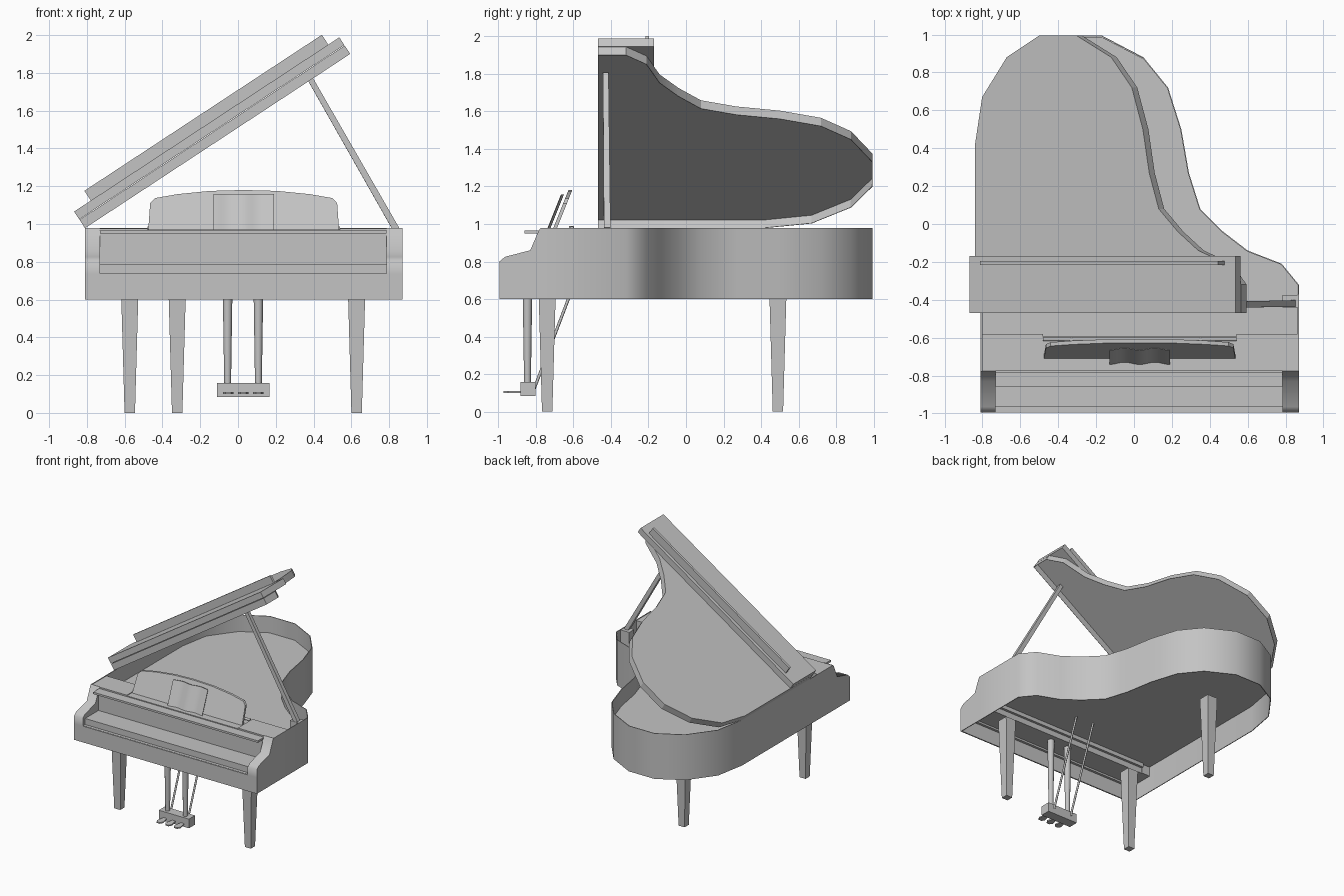
import bpy, bmesh, math
from mathutils import Vector

if "Cube" in bpy.data.objects:
    bpy.data.objects.remove(bpy.data.objects["Cube"])

grey = bpy.data.materials.new("plain_grey")
grey.use_nodes = True
grey.diffuse_color = (0.55, 0.55, 0.55, 1)
grey.node_tree.nodes["Principled BSDF"].inputs["Base Color"].default_value = (0.55, 0.55, 0.55, 1)


def activate(ob):
    bpy.ops.object.select_all(action='DESELECT')
    ob.select_set(True)
    bpy.context.view_layer.objects.active = ob


def finish(name, bm, recalc=True, smooth=None):
    if recalc:
        bmesh.ops.recalc_face_normals(bm, faces=bm.faces)
    mesh = bpy.data.meshes.new(name)
    bm.to_mesh(mesh)
    bm.free()
    mesh.materials.append(grey)
    ob = bpy.data.objects.new(name, mesh)
    bpy.context.collection.objects.link(ob)
    if smooth:
        activate(ob)
        bpy.ops.object.shade_smooth_by_angle(angle=math.radians(smooth))
    return ob


def prism(name, pts, lo, hi, place, caps=(True, True), closed=True, smooth=None):
    """Extrude a 2D outline from lo to hi; place maps (u, v, w) to space."""
    bm = bmesh.new()
    a = [bm.verts.new(place(u, v, lo)) for u, v in pts]
    b = [bm.verts.new(place(u, v, hi)) for u, v in pts]
    n = len(pts)
    for i in range(n if closed else n - 1):
        j = (i + 1) % n
        bm.faces.new((a[i], a[j], b[j], b[i]))
    if caps[0]:
        bm.faces.new(a[::-1])
    if caps[1]:
        bm.faces.new(b)
    return finish(name, bm, all(caps), smooth)


def flat(u, v, w):
    return Vector((u, v, w))


def side(u, v, w):
    return Vector((w, u, v))


def box(name, x, y, z, place=flat):
    pts = [(x[0], y[0]), (x[1], y[0]), (x[1], y[1]), (x[0], y[1])]
    return prism(name, pts, z[0], z[1], place)


def rod(name, start, end, r0, r1, sides=8, turn=0.0):
    """Tapered bar between two points."""
    start, end = Vector(start), Vector(end)
    axis = end - start
    bm = bmesh.new()
    bmesh.ops.create_cone(bm, cap_ends=True, segments=sides, radius1=r0, radius2=r1, depth=axis.length)
    spin = axis.to_track_quat('Z', 'Y').to_matrix()
    for v in bm.verts:
        c, s = math.cos(turn), math.sin(turn)
        v.co = spin @ Vector((v.co.x * c - v.co.y * s, v.co.x * s + v.co.y * c, v.co.z)) + (start + end) / 2
    return finish(name, bm, True, 50 if sides > 4 else None)


def thicken(ob, amount, smooth):
    """Give a sheet real thickness, then smooth its gentle bends."""
    activate(ob)
    mod = ob.modifiers.new("thickness", 'SOLIDIFY')
    mod.thickness = amount
    mod.offset = -1
    bpy.ops.object.modifier_apply(modifier=mod.name)
    bpy.ops.object.shade_smooth_by_angle(angle=math.radians(smooth))


LEFT, RIGHT, BASE, TOP, ARM = -0.81, 0.87, 0.6, 0.978, -0.775
# Bent side and tail, running from the treble side round to the bass side
curve = [(RIGHT, -0.32), (0.78, -0.21), (0.6, -0.14), (0.47, -0.04), (0.35, 0.08), (0.29, 0.27),
         (0.25, 0.5), (0.18, 0.72), (0.05, 0.88), (-0.17, 0.995), (-0.405, 0.995), (-0.61, 0.88),
         (-0.765, 0.67), (LEFT, 0.42)]


def outline(front):
    return [(RIGHT, front)] + curve + [(LEFT, front)]


# Case: thin rim, soundboard and front rail
thicken(prism("case_rim", outline(ARM), BASE, TOP, flat, (False, False), False), 0.006, 42)
board = [(x * 0.991, y * 0.991) for x, y in outline(-0.785)]
prism("soundboard", board, 0.812, 0.842, flat)
box("front_rail", (LEFT, RIGHT), (-0.995, -0.985), (BASE, 0.735))

# Cheeks with a stepped arm profile, and the thin side panels beneath them
arm = [(-0.995, 0.735), (-0.995, 0.8), (-0.965, 0.825), (-0.83, 0.86), (-0.785, 0.965),
       (ARM, TOP), (ARM, 0.735)]
for label, outer, inner in (("left", RIGHT, 0.785), ("right", LEFT, -0.73)):
    prism(label + "_cheek", arm, min(outer, inner), max(outer, inner), side, smooth=75)
    skin = outer - math.copysign(0.006, outer)
    box(label + "_side_panel", (min(outer, skin), max(outer, skin)), (-0.985, ARM), (BASE, 0.735))

# Keyboard, fallboard, and deck blocks either side of the desk tray
inside = (-0.73, 0.785)
box("key_slip", inside, (-0.99, -0.965), (0.72, 0.737))
box("keyboard", inside, (-0.965, -0.78), (0.735, 0.787))
box("fallboard", inside, (-0.79, -0.76), (0.78, 0.955))
box("fallboard_lip", inside, (-0.86, -0.78), (0.95, 0.966))
box("right_deck", (LEFT + 0.007, -0.48), (ARM, -0.58), (0.84, TOP - 0.003))
box("left_deck", (0.54, RIGHT - 0.007), (ARM, -0.58), (0.84, TOP - 0.003))
box("desk_tray", (-0.48, 0.54), (ARM, -0.595), (0.945, TOP - 0.008))


# Music desk: leaning panel with an arched top, and a gently waved sheet in front
def leaning(u, v, w):
    return Vector((u, -0.7 + 0.4 * (v - 0.972) + w, v))


def leaning_plan(u, v, w):
    return leaning(u, w, v)


half = [(0.505, 0.97), (0.495, 1.11), (0.47, 1.137), (0.35, 1.158), (0.18, 1.175)]
desk = half + [(0, 1.18)] + [(-x, z) for x, z in reversed(half)]
prism("music_desk", [(x + 0.03, z) for x, z in desk], -0.01, 0.01, leaning)
wave = [(0.03 + 0.02 * i, -0.035 - 0.006 * math.cos(i * math.pi / 4)) for i in range(-8, 9)]
sheet = wave + [(x, y + 0.004) for x, y in reversed(wave)]
prism("music_sheet", sheet, 0.97, 1.158, leaning_plan, smooth=40)
rod("desk_hinge_rod", (-0.48, -0.608, 0.978), (0.54, -0.608, 0.978), 0.01, 0.01)
for x in (-0.33, 0.35):
    box("desk_hinge", (x - 0.008, x + 0.008), (-0.625, -0.596), (0.968, 0.99))

# Open lid: hollow shell, folded front flap and its raised strip
tilt = math.radians(33.3)


def lidded(u, v, w):
    d = u - LEFT
    return Vector((LEFT + d * math.cos(tilt) - w * math.sin(tilt), v, TOP + d * math.sin(tilt) + w * math.cos(tilt)))


thicken(prism("lid", outline(-0.47), 0.0, 0.053, lidded, (False, True)), 0.003, 20)
box("lid_front_flap", (LEFT, RIGHT), (-0.47, -0.17), (0.056, 0.105), lidded)
box("flap_strip", (LEFT + 0.106, LEFT + 1.61), (-0.216, -0.196), (0.105, 0.167), lidded)

# Prop stick and its socket
rod("prop_stick", (0.837, -0.42, 0.972), (0.364, -0.428, 1.8), 0.025, 0.021, 4, math.pi / 4)
box("prop_socket", (0.785, 0.863), (-0.44, -0.375), (0.84, TOP - 0.002))

# Tapered square legs
for name, x, y in (("front_left_leg", 0.628, -0.74), ("front_right_leg", -0.573, -0.74), ("back_leg", -0.322, 0.49)):
    rod(name, (x, y, 0), (x, y, 0.67), 0.039, 0.066, 4, math.pi / 4)

# Pedal lyre
box("pedal_box", (-0.11, 0.167), (-0.883, -0.803), (0.083, 0.159))
for x in (-0.055, 0.108):
    rod("lyre_post", (x, -0.845, 0.15), (x, -0.845, 0.74), 0.018, 0.027, 12)
    rod("lyre_brace", (x, -0.81, 0.12), (x, -0.545, 0.815), 0.008, 0.008)
for x in (-0.052, 0.028, 0.108):
    toe = [(x - 0.012, -0.87), (x - 0.028, -0.95), (x - 0.014, -0.973), (x + 0.014, -0.973),
           (x + 0.028, -0.95), (x + 0.012, -0.87)]
    prism("pedal", toe, 0.1, 0.11, flat)
